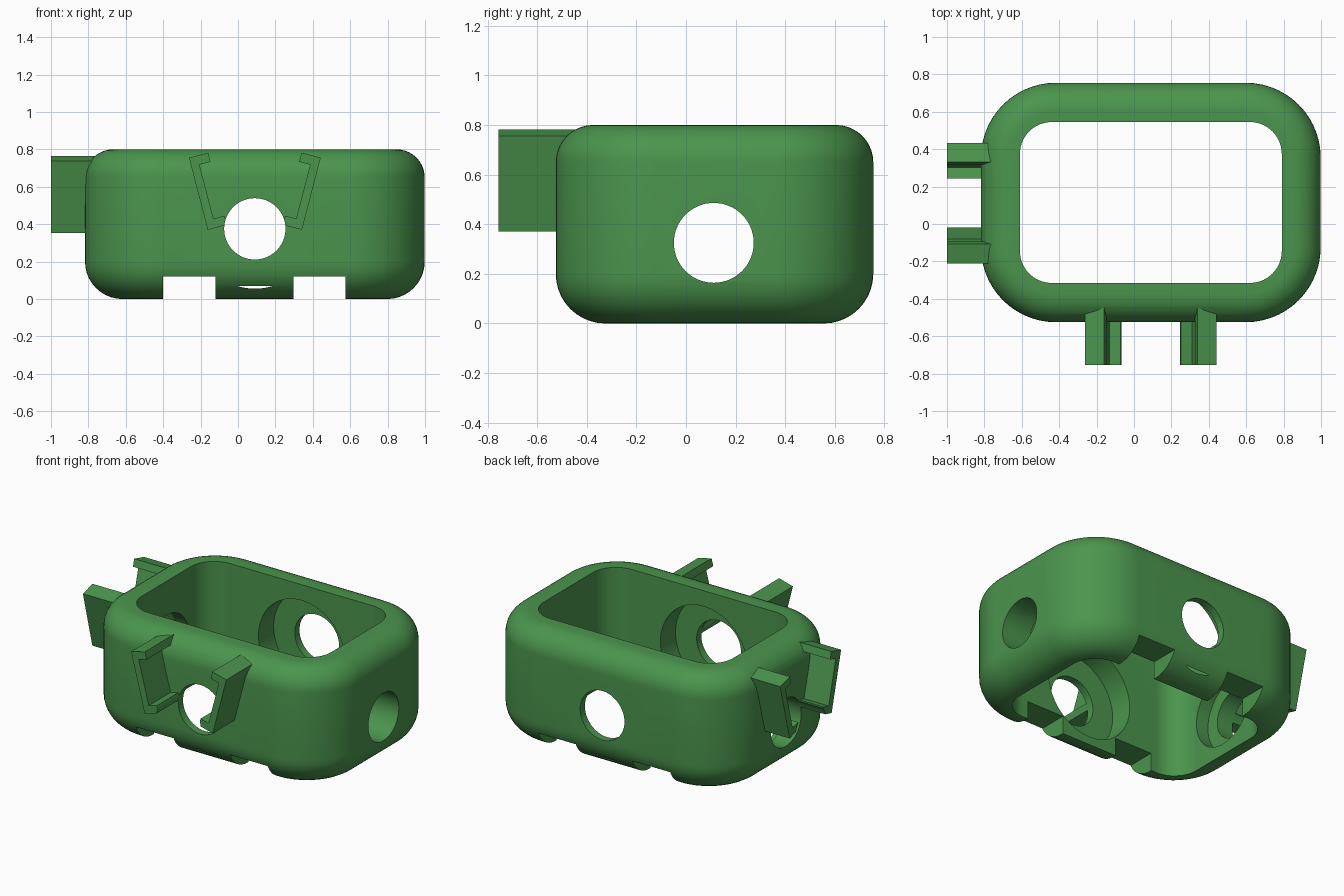
import bpy, bmesh, math
from mathutils import Vector, Matrix

if "Cube" in bpy.data.objects:
    bpy.data.objects.remove(bpy.data.objects["Cube"])

CX, CY = 0.09, 0.115          # plan centre of the frame

green = bpy.data.materials.new("green")
green.diffuse_color = (0.07, 0.30, 0.075, 1)
green.use_nodes = True
green.node_tree.nodes["Principled BSDF"].inputs["Base Color"].default_value = green.diffuse_color


def make_object(name, bm):
    bmesh.ops.recalc_face_normals(bm, faces=bm.faces)
    me = bpy.data.meshes.new(name)
    bm.to_mesh(me)
    bm.free()
    me.materials.append(green)
    ob = bpy.data.objects.new(name, me)
    bpy.context.collection.objects.link(ob)
    return ob


def rounded_rect(hx, hy, r, seg=14):
    pts = []
    for k, (sx, sy) in enumerate([(1, 1), (-1, 1), (-1, -1), (1, -1)]):
        for i in range(seg + 1):
            a = math.pi / 2 * (k + i / seg)
            pts.append((CX + sx * (hx - r) + r * math.cos(a),
                        CY + sy * (hy - r) + r * math.sin(a)))
    return pts


def body():
    # outer shell: offset rounded rectangles with rolled bottom and top edges
    hx, hy, r, h, rb, rt, n = 0.908, 0.64, 0.40, 0.80, 0.20, 0.15, 10
    prof = []
    for i in range(n + 1):
        a = math.pi / 2 * i / n
        prof.append((rb * (1 - math.sin(a)), rb * (1 - math.cos(a))))
    for i in range(n + 1):
        a = math.pi / 2 * i / n
        prof.append((rt * (1 - math.cos(a)), h - rt + rt * math.sin(a)))
    rings = [(rounded_rect(hx - o, hy - o, r - o), z) for o, z in prof]
    # straight inner opening
    inner = rounded_rect(0.70, 0.43, 0.17)
    rings += [(inner, h), (inner, 0)]
    bm = bmesh.new()
    loops = [[bm.verts.new((x, y, z)) for x, y in pts] for pts, z in rings]
    m = len(inner)
    for a, b in zip(loops, loops[1:] + loops[:1]):
        for i in range(m):
            j = (i + 1) % m
            bm.faces.new((a[i], a[j], b[j], b[i]))
    return make_object("frame_body", bm)


def clip(name, side, front):
    # tilted C-shaped channel, open toward the centre
    origin = Vector((0.252, 0.37))
    along = Vector((0.1, 0.385)).normalized()
    inward = Vector((-along.y, along.x))
    L, W, wall, lip = 0.398, 0.106, 0.045, 0.05
    shape = [(0, 0), (0, W), (lip, W), (lip, wall),
             (L - lip, wall), (L - lip, W), (L, W), (L, 0)]
    bm = bmesh.new()
    ends = []
    for depth in ((-0.755, -0.43) if front else (-1.0, -0.72)):
        loop = []
        for s, t in shape:
            p = origin + along * s + inward * t
            if front:
                co = (CX + side * p.x, depth, p.y)
            else:
                co = (depth, 0.112 + side * (p.x - 0.03), p.y - 0.018)
            loop.append(bm.verts.new(co))
        ends.append(loop)
    a, b = ends
    bm.faces.new(a)
    bm.faces.new(b[::-1])
    for i in range(len(a)):
        j = (i + 1) % len(a)
        bm.faces.new((a[i], a[j], b[j], b[i]))
    return make_object(name, bm)


def cylinder(name, p, q, r):
    p, q = Vector(p), Vector(q)
    bm = bmesh.new()
    rot = (q - p).to_track_quat('Z', 'Y').to_matrix().to_4x4()
    bmesh.ops.create_cone(bm, cap_ends=True, segments=64, radius1=r, radius2=r,
                          depth=(q - p).length,
                          matrix=Matrix.Translation((p + q) / 2) @ rot)
    return make_object(name, bm)


def box(name, lo, hi):
    lo, hi = Vector(lo), Vector(hi)
    bm = bmesh.new()
    bmesh.ops.create_cube(bm, size=1, matrix=Matrix.Translation((lo + hi) / 2)
                          @ Matrix.Diagonal((*(hi - lo), 1)))
    return make_object(name, bm)


def combine(target, tool, op):
    mod = target.modifiers.new(op.lower(), 'BOOLEAN')
    mod.operation, mod.object, mod.solver = op, tool, 'EXACT'
    bpy.context.view_layer.objects.active = target
    bpy.ops.object.modifier_apply(modifier=mod.name)
    bpy.data.objects.remove(tool)


frame = body()

# two pairs of clips, on the front and the left wall
for side in (-1, 1):
    combine(frame, clip("front_clip", side, True), 'UNION')
    combine(frame, clip("left_clip", side, False), 'UNION')

# round holes through the walls, and wider recesses on the inside
zf, zs, ys = 0.375, 0.325, 0.112
cutters = [
    cylinder("front_back_hole", (CX, -1, zf), (CX, 1, zf), 0.164),
    cylinder("side_hole", (-1.2, ys, zs), (1.2, ys, zs), 0.161),
    cylinder("front_back_recess", (CX, -0.475, zf), (CX, 0.705, zf), 0.32),
    cylinder("left_recess", (-0.70, ys, zs), (0, ys, zs), 0.25),
    # notches under the front and back walls
    box("left_notch", (-0.40, -1, -0.1), (-0.12, 1, 0.12)),
    box("right_notch", (0.298, -1, -0.1), (0.575, 1, 0.12)),
]
for c in cutters:
    combine(frame, c, 'DIFFERENCE')

bpy.ops.object.select_all(action='DESELECT')
frame.select_set(True)
bpy.context.view_layer.objects.active = frame
bpy.ops.object.shade_smooth_by_angle(angle=math.radians(30))
